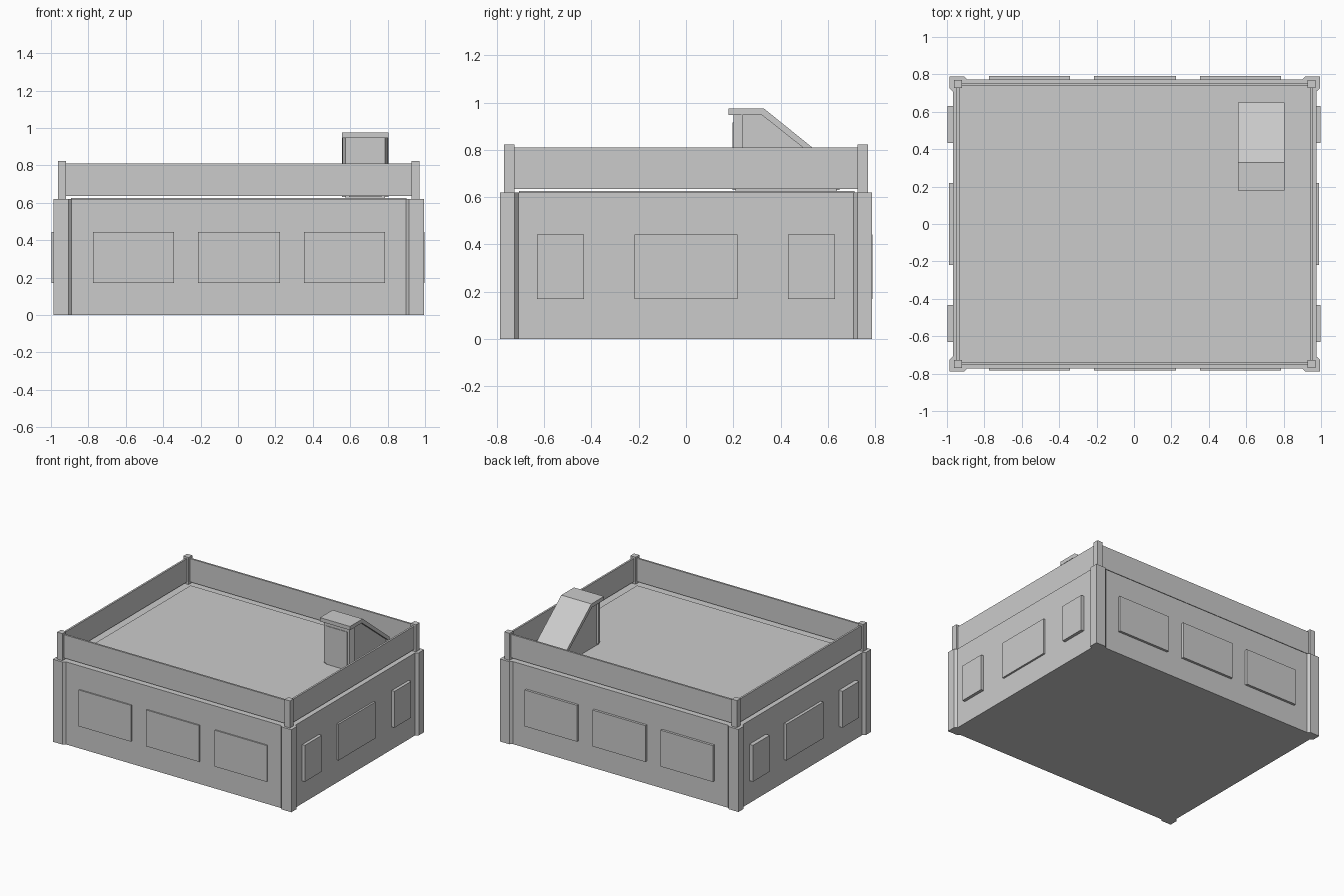
import bpy, bmesh
from mathutils import Vector

if "Cube" in bpy.data.objects:
    bpy.data.objects.remove(bpy.data.objects["Cube"])

CX = 0.004  # the body sits slightly right of centre


def make(name, bm):
    bmesh.ops.recalc_face_normals(bm, faces=bm.faces)
    me = bpy.data.meshes.new(name)
    bm.to_mesh(me)
    bm.free()
    ob = bpy.data.objects.new(name, me)
    bpy.context.collection.objects.link(ob)
    return ob


def prism(name, base, offset):
    """Extrude a closed outline of 3D points along an offset."""
    bm = bmesh.new()
    face = bm.faces.new([bm.verts.new(p) for p in base])
    new = bmesh.ops.extrude_face_region(bm, geom=[face])["geom"]
    verts = [v for v in new if isinstance(v, bmesh.types.BMVert)]
    bmesh.ops.translate(bm, verts=verts, vec=Vector(offset))
    return make(name, bm)


def box(name, x0, x1, y0, y1, z0, z1):
    return prism(name, [(x0, y0, z0), (x1, y0, z0), (x1, y1, z0), (x0, y1, z0)],
                 (0, 0, z1 - z0))


# Main body with chamfered corner pilasters, one mirrored outline
quarter = [(0.971, 0.708), (0.991, 0.725), (0.991, 0.788), (0.911, 0.788), (0.894, 0.772)]
outline = []
for sx, sy in ((1, 1), (-1, 1), (-1, -1), (1, -1)):
    pts = quarter if sx * sy > 0 else quarter[::-1]
    outline += [(CX + sx * x, sy * y, 0) for x, y in pts]
prism("building_body", outline, (0, 0, 0.62))

# Raised roof surface
box("roof_deck", CX - 0.896, CX + 0.896, -0.706, 0.712, 0.61, 0.626)

# Window panels on front and back
for side, y0, y1 in (("front", -0.782, -0.75), ("back", 0.75, 0.79)):
    for i, (a, b) in enumerate(((-0.776, -0.342), (-0.215, 0.224), (0.354, 0.787))):
        box(f"{side}_window_{i + 1}", a, b, y0, y1, 0.17, 0.443)

# Window panels on the two sides, the end ones thicker
for side, s in (("left", -1), ("right", 1)):
    for i, (a, b, t) in enumerate(((-0.63, -0.432, 0.998), (-0.218, 0.218, 0.989),
                                   (0.432, 0.63, 0.998))):
        lo, hi = sorted((s * 0.95, s * t))
        box(f"{side}_window_{i + 1}", lo, hi, a, b, 0.17, 0.443)

# Railing posts and floating parapet panels
for sx in (-1, 1):
    for sy in (-1, 1):
        x, y = CX + sx * 0.945, sy * 0.748
        box("railing_post", x - 0.022, x + 0.022, y - 0.022, y + 0.022, 0.615, 0.823)
for s in (-1, 1):
    box("parapet_long", CX - 0.93, CX + 0.93, s * 0.748 - 0.007, s * 0.748 + 0.007, 0.635, 0.81)
    x = CX + s * 0.945
    box("parapet_short", x - 0.007, x + 0.007, -0.73, 0.73, 0.635, 0.81)

# Stair house: wedge-shaped core, sloping to the back
x0, x1 = 0.575, 0.785
core = [(0.21, 0.62), (0.64, 0.62), (0.64, 0.70), (0.325, 0.95), (0.21, 0.95)]
prism("stair_house_walls", [(x0, y, z) for y, z in core], (x1 - x0, 0, 0))

# Flared door surround
prism("door_surround", [(x0, 0.2, 0.636), (x1, 0.2, 0.636), (0.801, 0.24, 0.636),
                        (0.559, 0.24, 0.636)], (0, 0, 0.312))

# Door panel
box("stair_house_door", 0.593, 0.768, 0.196, 0.22, 0.63, 0.917)

# Bent roof slab
roof = [(0.18, 0.947), (0.18, 0.975), (0.33, 0.975), (0.65, 0.717),
        (0.65, 0.63), (0.635, 0.63), (0.635, 0.699), (0.322, 0.947)]
prism("stair_house_roof", [(0.555, y, z) for y, z in roof], (0.25, 0, 0))
